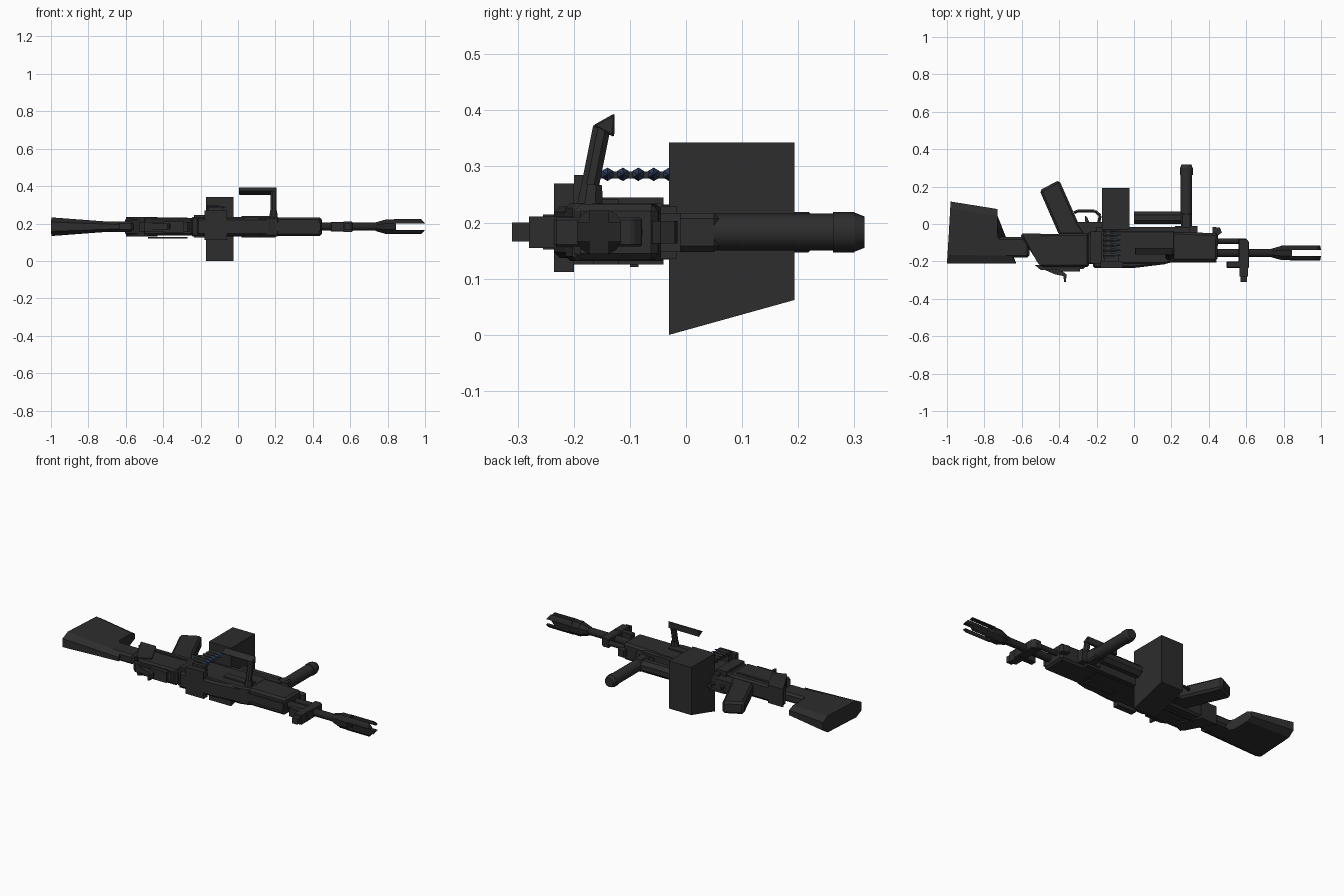
import bpy, bmesh, math
from mathutils import Vector

if "Cube" in bpy.data.objects:
    bpy.data.objects.remove(bpy.data.objects["Cube"])

ZC = 0.183  # mid plane of the gun, which lies on its side


def material(name, rgb):
    m = bpy.data.materials.new(name)
    m.diffuse_color = (*rgb, 1)
    m.use_nodes = True
    m.node_tree.nodes["Principled BSDF"].inputs["Base Color"].default_value = m.diffuse_color
    return m


CHARCOAL = material("charcoal", (0.026, 0.026, 0.026))
BLACK = material("barrel black", (0.018, 0.018, 0.018))
BLUE = material("blue bullet tip", (0.03, 0.05, 0.115))


def finish(name, bm, mat, bevel=0, smooth=False):
    bmesh.ops.recalc_face_normals(bm, faces=bm.faces)
    me = bpy.data.meshes.new(name)
    bm.to_mesh(me)
    bm.free()
    ob = bpy.data.objects.new(name, me)
    bpy.context.collection.objects.link(ob)
    me.materials.append(mat)
    if bevel:
        mod = ob.modifiers.new("chamfer", 'BEVEL')
        mod.width, mod.segments, mod.limit_method = bevel, 1, 'ANGLE'
    if smooth:
        bpy.ops.object.select_all(action='DESELECT')
        ob.select_set(True)
        bpy.context.view_layer.objects.active = ob
        bpy.ops.object.shade_smooth_by_angle(angle=math.radians(40))
    return ob


def loft(name, a, b, mat=CHARCOAL, bevel=0, smooth=False):
    """Solid between two matching closed loops of 3D points."""
    bm = bmesh.new()
    va, vb = [bm.verts.new(p) for p in a], [bm.verts.new(p) for p in b]
    n = len(va)
    bm.faces.new(va)
    bm.faces.new(vb[::-1])
    for i in range(n):
        j = (i + 1) % n
        bm.faces.new((va[i], va[j], vb[j], vb[i]))
    return finish(name, bm, mat, bevel, smooth)


def slab(name, pts, half, zc=ZC, mat=CHARCOAL, bevel=0):
    """Side profile (x, y) with thickness along z."""
    return loft(name, [(x, y, zc - half) for x, y in pts],
                [(x, y, zc + half) for x, y in pts], mat, bevel)


def box(name, x, y, z, mat=CHARCOAL, bevel=0):
    pts = [(x[0], y[0]), (x[1], y[0]), (x[1], y[1]), (x[0], y[1])]
    return slab(name, pts, (z[1] - z[0]) / 2, (z[0] + z[1]) / 2, mat, bevel)


def tube(name, p, q, r0, r1=None, n=12, mat=CHARCOAL, turn=0.5):
    p, q = Vector(p), Vector(q)
    r1 = r0 if r1 is None else r1
    rot = (q - p).to_track_quat('Z', 'Y')
    ring = [Vector((math.cos(2 * math.pi * (i + turn) / n),
                    math.sin(2 * math.pi * (i + turn) / n), 0)) for i in range(n)]
    return loft(name, [p + rot @ (v * r0) for v in ring],
                [q + rot @ (v * r1) for v in ring], mat, 0, n > 8)


# Stock: flared butt with chamfered edges
def stock_loop(line):
    half = lambda x, k: (0.05 - (x + 1) * 0.075) * k
    ks = [0.5, 1, 1, 1, 0.5]
    up = [(x, y, ZC + half(x, k)) for (x, y), k in zip(line, ks)]
    return up + [(x, y, 2 * ZC - z) for x, y, z in up[::-1]]


loft("stock", stock_loop([(-1, -0.21), (-0.997, -0.165), (-0.99, -0.05), (-0.983, 0.08), (-0.98, 0.12)]),
     stock_loop([(-0.63, -0.21), (-0.655, -0.17), (-0.73, -0.065), (-0.73, 0.045), (-0.73, 0.08)]))
box("stock_neck", (-0.76, -0.56), (-0.18, -0.07), (0.155, 0.211), bevel=0.012)

# Receiver
slab("receiver_rear", [(-0.61, -0.055), (-0.24, -0.05), (-0.24, -0.23), (-0.49, -0.23), (-0.515, -0.205)],
     0.046, bevel=0.01)
slab("receiver_end_cap", [(-0.6, -0.05), (-0.5, -0.05), (-0.43, -0.19), (-0.5, -0.225), (-0.52, -0.2)], 0.053)
slab("receiver_middle", [(-0.25, -0.05), (-0.2, -0.035), (0.22, -0.035), (0.22, -0.2), (0.16, -0.215),
                         (-0.25, -0.215)], 0.051, bevel=0.008)
box("receiver_band", (-0.235, -0.17), (-0.21, -0.04), (0.125, 0.245))
slab("feed_cover", [(-0.22, -0.19), (0.2, -0.19), (0.165, -0.215), (0.0, -0.235), (-0.22, -0.235)], 0.046, bevel=0.01)
box("feed_tray", (-0.18, -0.06), (-0.235, -0.2), (0.112, 0.27))
box("lower_rail", (-0.2, 0.3), (-0.045, -0.017), (0.135, 0.23))
for s in (-1, 1):
    zc = ZC + s * 0.052
    box("side_rib", (0.02, 0.2), (-0.165, -0.12), (zc - 0.006, zc + 0.006))
    box("rear_side_rib", (-0.48, -0.27), (-0.1, -0.085), (zc - 0.01, zc - 0.002))

# Handguard
slab("handguard", [(0.19, -0.04), (0.45, -0.05), (0.445, -0.2), (0.19, -0.2)], 0.05, bevel=0.012)
box("top_rail", (0.2, 0.44), (-0.207, -0.195), (0.16, 0.206))
slab("handguard_catch", [(0.42, -0.05), (0.42, -0.015), (0.46, -0.02), (0.47, -0.045), (0.45, -0.06)], 0.02)

# Grip, trigger and guard
slab("pistol_grip", [(-0.505, 0.18), (-0.4, 0.235), (-0.3, 0.01), (-0.25, -0.06), (-0.4, -0.06)], 0.036, bevel=0.012)
box("trigger_housing", (-0.32, -0.17), (-0.06, 0.01), (0.15, 0.216))
guard = [(-0.32, 0.06), (-0.3, 0.07), (-0.21, 0.07), (-0.18, 0.045), (-0.19, 0.0)]
for p, q in zip(guard, guard[1:]):
    tube("trigger_guard", (*p, ZC), (*q, ZC), 0.009, n=6)
slab("trigger", [(-0.26, 0.0), (-0.235, 0.0), (-0.25, 0.035), (-0.262, 0.045)], 0.008)

# Ammunition box with slanted side, and the belt
yz = [(-0.03, 0.0), (0.193, 0.062), (0.193, 0.343), (-0.03, 0.343)]
loft("ammo_box", [(-0.17, y, z) for y, z in yz], [(-0.025, y, z) for y, z in yz])
for i in range(6):
    y = -0.03 - i * 0.0275
    tube("belt_cartridge", (-0.165, y, 0.286), (-0.105, y, 0.286), 0.012, n=6)
    tube("bullet_tip", (-0.105, y, 0.286), (-0.07, y, 0.286), 0.012, 0.001, n=6, mat=BLUE)
box("belt_link", (-0.15, -0.125), (-0.18, -0.03), (0.279, 0.291))
box("belt_ramp", (-0.16, -0.08), (-0.2, -0.17), (0.22, 0.285))

# Carry handle tilted over the side
tube("handle_base", (0.19, -0.172, 0.22), (0.19, -0.168, 0.268), 0.026, 0.02, n=8)
tube("handle_post", (0.19, -0.175, 0.245), (0.19, -0.15, 0.37), 0.017, n=8)
tri = [(-0.166, 0.373), (-0.127, 0.395), (-0.128, 0.352)]
loft("handle_grip", [(0.005, y, z) for y, z in tri], [(0.207, y, z) for y, z in tri], bevel=0.003)

# Underside: folded light tube and vertical foregrip
tube("light_tube", (0.0, 0.033, ZC), (0.25, 0.033, ZC), 0.037, n=8)
box("foregrip_mount", (0.22, 0.34), (-0.045, -0.01), (0.148, 0.217))
box("foregrip_clamp", (0.25, 0.31), (-0.02, 0.06), (0.148, 0.217), bevel=0.01)
tube("foregrip", (0.28, 0.05, ZC), (0.28, 0.28, ZC), 0.033, n=10)
tube("foregrip_collar", (0.28, 0.262, ZC), (0.28, 0.30, ZC), 0.036, n=10)
tube("foregrip_foot", (0.28, 0.30, ZC), (0.28, 0.318, ZC), 0.035, 0.028, n=10)

# Barrel, gas tube and flash hider
YB = -0.155
tube("barrel", (0.4, YB, ZC), (0.76, YB, ZC), 0.022, mat=BLACK)
tube("gas_tube", (0.4, -0.092, ZC), (0.59, -0.092, ZC), 0.015, n=10, mat=BLACK)
tube("muzzle_cone", (0.735, YB, ZC), (0.785, YB, ZC), 0.025, 0.04, n=8, mat=BLACK)
tube("muzzle_body", (0.785, YB, ZC), (0.845, YB, ZC), 0.042, n=8, mat=BLACK)
prong = [(0.017, 0.017), (0.04, 0.017), (0.031, 0.031), (0.017, 0.04)]
for sy in (-1, 1):
    for sz in (-1, 1):
        loop = [(YB + sy * a, ZC + sz * b) for a, b in prong]
        tip = [1.0, 0.995, 0.985, 0.98]
        loft("muzzle_prong", [(0.835, y, z) for y, z in loop],
             [(x, y, z) for x, (y, z) in zip(tip, loop)], BLACK)

# Front sight block
slab("gas_block", [(0.56, -0.078), (0.6, -0.078), (0.615, -0.095), (0.615, -0.235), (0.495, -0.235), (0.495, -0.2),
                   (0.56, -0.2)], 0.026, bevel=0.004)
box("sight_wing", (0.565, 0.61), (-0.28, -0.2), (0.155, 0.211))
box("front_sight_post", (0.57, 0.605), (-0.31, -0.27), (0.166, 0.2))

# Rear sight
slab("rear_sight_base", [(-0.53, -0.22), (-0.25, -0.22), (-0.27, -0.24), (-0.5, -0.245)], 0.026)
slab("rear_sight_arm", [(-0.49, -0.24), (-0.4, -0.24), (-0.36, -0.27), (-0.365, -0.31), (-0.373, -0.31),
                        (-0.378, -0.278), (-0.42, -0.27)], 0.016)
box("rear_sight_block", (-0.4, -0.29), (-0.255, -0.225), (0.152, 0.214))
